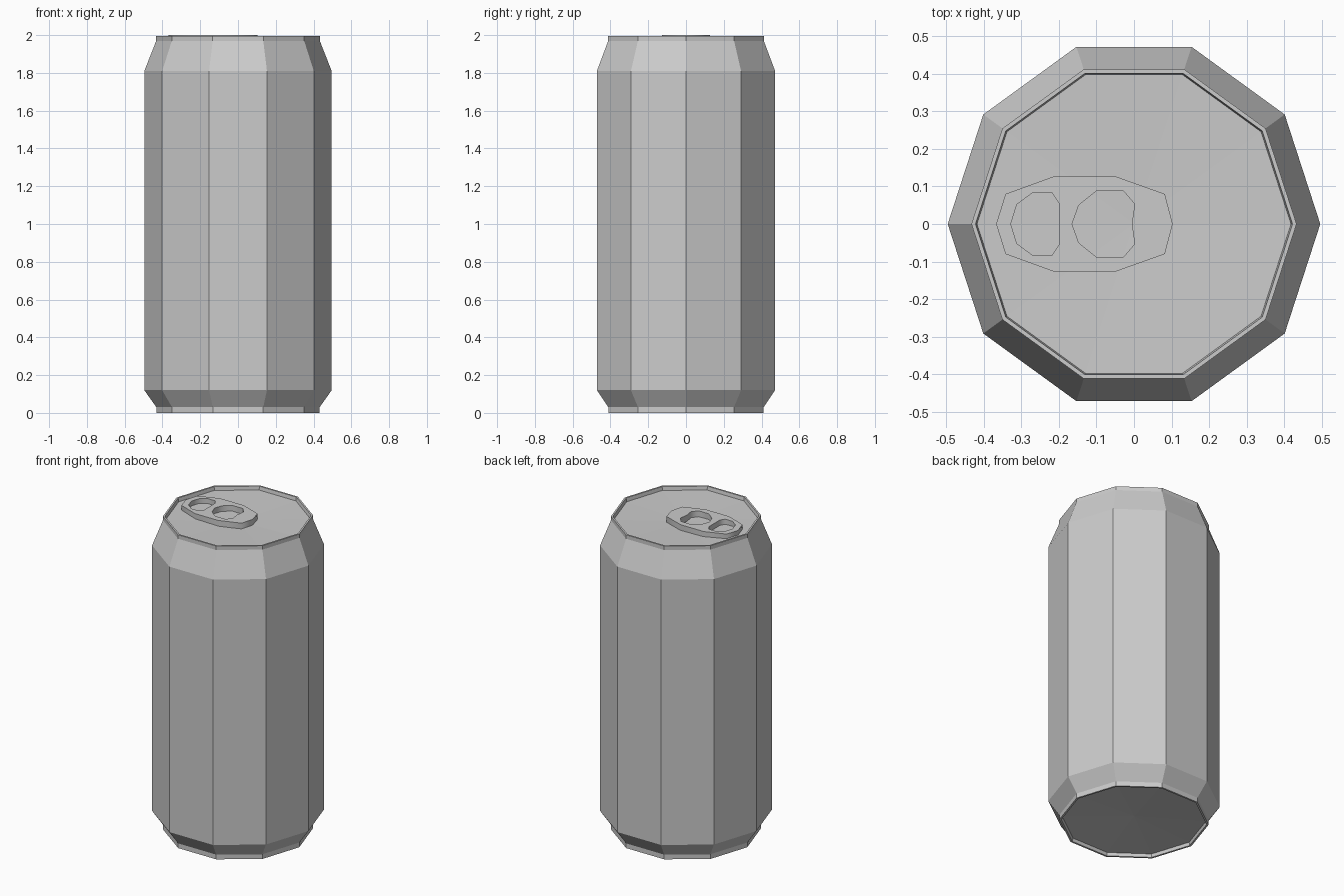
import bpy, bmesh, math

if "Cube" in bpy.data.objects:
    bpy.data.objects.remove(bpy.data.objects["Cube"])

SIDES = 10


def lathe(name, profile):
    """Revolve (radius, z) points; radius 0 makes a pole."""
    bm = bmesh.new()
    rings = []
    for r, z in profile:
        if r == 0:
            rings.append([bm.verts.new((0, 0, z))] * SIDES)
        else:
            rings.append([bm.verts.new((r * math.cos(i * math.tau / SIDES),
                                        r * math.sin(i * math.tau / SIDES), z))
                          for i in range(SIDES)])
    for a, b in zip(rings, rings[1:]):
        for i in range(SIDES):
            j = (i + 1) % SIDES
            quad = list(dict.fromkeys((a[i], a[j], b[j], b[i])))
            bm.faces.new(quad)
    bmesh.ops.recalc_face_normals(bm, faces=bm.faces)
    mesh = bpy.data.meshes.new(name)
    bm.to_mesh(mesh)
    bm.free()
    obj = bpy.data.objects.new(name, mesh)
    bpy.context.collection.objects.link(obj)
    return obj


def mirrored(half):
    """Close an upper half outline by mirroring it over y = 0."""
    return half + [(x, -y) for x, y in reversed(half) if y > 0]


def plate(name, outlines, z0, z1):
    """Flat plate; inner outlines become holes."""
    curve = bpy.data.curves.new(name, 'CURVE')
    curve.dimensions = '2D'
    curve.fill_mode = 'BOTH'
    curve.extrude = (z1 - z0) / 2
    for pts in outlines:
        s = curve.splines.new('POLY')
        s.points.add(len(pts) - 1)
        for p, (x, y) in zip(s.points, pts):
            p.co = (x, y, 0, 1)
        s.use_cyclic_u = True
    obj = bpy.data.objects.new(name, curve)
    obj.location.z = (z0 + z1) / 2
    bpy.context.collection.objects.link(obj)
    bpy.ops.object.select_all(action='DESELECT')
    obj.select_set(True)
    bpy.context.view_layer.objects.active = obj
    bpy.ops.object.convert(target='MESH')
    return obj


# Can body with recessed base and lid
lathe("can_body", [
    (0, 0.04), (0.415, 0.02), (0.42, 0.0), (0.432, 0.0), (0.432, 0.03),
    (0.496, 0.12), (0.496, 1.81), (0.433, 1.97), (0.433, 1.995),
    (0.422, 1.995), (0.418, 1.972), (0, 1.96)])

# Pull tab with two openings
outer = mirrored([(-0.367, 0), (-0.342, 0.08), (-0.213, 0.127),
                  (-0.05, 0.127), (0.082, 0.08), (0.103, 0)])
small_hole = mirrored([(-0.328, 0), (-0.312, 0.052), (-0.27, 0.083),
                       (-0.218, 0.083), (-0.2, 0.055)])
large_hole = mirrored([(-0.165, 0), (-0.147, 0.05), (-0.1, 0.088),
                       (-0.028, 0.088), (0.002, 0.053), (-0.006, 0)])
plate("pull_tab", [outer, small_hole, large_hole], 1.955, 2.0)
